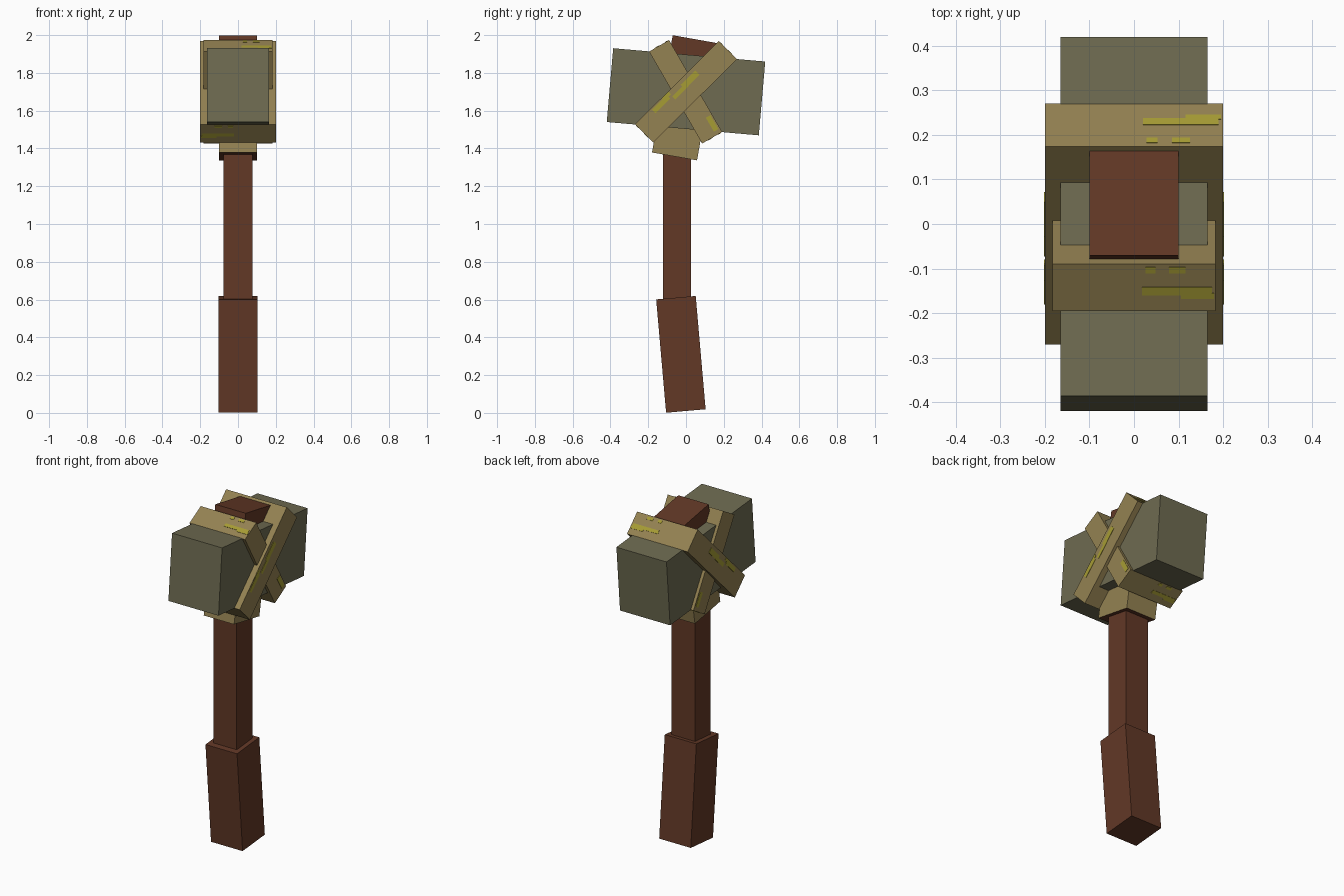
import bpy, bmesh, math
from mathutils import Matrix, Vector

if "Cube" in bpy.data.objects:
    bpy.data.objects.remove(bpy.data.objects["Cube"])


def material(name, rgb):
    m = bpy.data.materials.new(name)
    lin = [((c / 255 + 0.055) / 1.055) ** 2.4 for c in rgb]
    m.diffuse_color = (*lin, 1)
    m.use_nodes = True
    m.node_tree.nodes["Principled BSDF"].inputs["Base Color"].default_value = m.diffuse_color
    return m


WOOD = material("brown_wood", (98, 56, 38))
STONE = material("grey_green_stone", (110, 107, 81))
TAN = material("tan_binding", (148, 130, 82))
YELLOW = material("yellow_fibre", (166, 156, 52))


def tilt(y, z, angle):
    return Matrix.Translation((0, y, z)) @ Matrix.Rotation(math.radians(angle), 4, 'X')


def box(name, mats, frame, size, offset=(0, 0, 0), cut=None):
    """Box in a tilted frame; cut splits it at a local height for a second colour."""
    bm = bmesh.new()
    bmesh.ops.create_cube(bm, size=1)
    bmesh.ops.scale(bm, vec=size, verts=bm.verts)
    bmesh.ops.translate(bm, vec=offset, verts=bm.verts)
    if cut is not None:
        bmesh.ops.bisect_plane(bm, geom=bm.verts[:] + bm.edges[:] + bm.faces[:],
                               plane_co=(0, 0, cut), plane_no=(0, 0, 1))
        bm.normal_update()
        for f in bm.faces:
            # lower side faces carry the binding, both ends stay wood
            if abs(f.normal.z) < 0.5 and f.calc_center_median().z < cut:
                f.material_index = 1
    mesh = bpy.data.meshes.new(name)
    bm.to_mesh(mesh)
    bm.free()
    obj = bpy.data.objects.new(name, mesh)
    for m in mats:
        mesh.materials.append(m)
    obj.matrix_world = frame
    bpy.context.collection.objects.link(obj)
    return obj


# Handle
box("grip", [WOOD], tilt(-0.027, 0.31, 5), (0.208, 0.21, 0.602))
box("shaft", [WOOD], tilt(-0.048, 1.02, 0), (0.154, 0.148, 0.94))
box("handle_top", [WOOD, TAN], tilt(-0.006, 1.668, -10), (0.2, 0.242, 0.63), cut=0.0)

# Stone head
box("hammer_head", [STONE], tilt(0, 1.70, -5), (0.33, 0.808, 0.392))

# Crossed straps, long axis along local y
wide = tilt(0, 1.70, 44.8)
narrow = tilt(-0.002, 1.70, -60)
box("wide_strap", [TAN], wide, (0.4, 0.626, 0.136))
box("narrow_strap", [TAN], narrow, (0.366, 0.562, 0.122))

# Yellow fibre streaks on the strap sides: (u, v, length, height)
T = 0.004
streaks = [
    ("wide", wide, 0.2, [(-0.14, 0.047, 0.11, 0.026), (-0.09, 0.056, 0.05, 0.018),
                         (-0.02, 0.022, 0.10, 0.022), (0.06, 0.030, 0.11, 0.032)]),
    ("narrow", narrow, 0.183, [(0.215, 0.038, 0.085, 0.028)]),
]
for label, frame, half, marks in streaks:
    for side in (-1, 1):
        for i, (u, v, length, height) in enumerate(marks):
            box(f"{label}_side_streak_{i}", [YELLOW], frame, (T, length, height),
                (side * half, u, v))

# Streaks across the strap ends: (x, v, width, height)
end_marks = [(0.105, -0.010, 0.17, 0.020), (0.155, -0.024, 0.08, 0.014),
             (0.04, 0.050, 0.025, 0.016), (0.105, 0.050, 0.04, 0.016)]
for end in (-1, 1):
    for i, (x, v, width, height) in enumerate(end_marks):
        box(f"wide_end_streak_{i}", [YELLOW], wide, (width, T, height),
            (end * x, end * 0.313, v))
        # narrow strap wears the same pattern on its ends
        box(f"narrow_end_streak_{i}", [YELLOW], narrow, (width * 0.92, T, height),
            (-end * x * 0.92, end * 0.281, v * 0.9))
